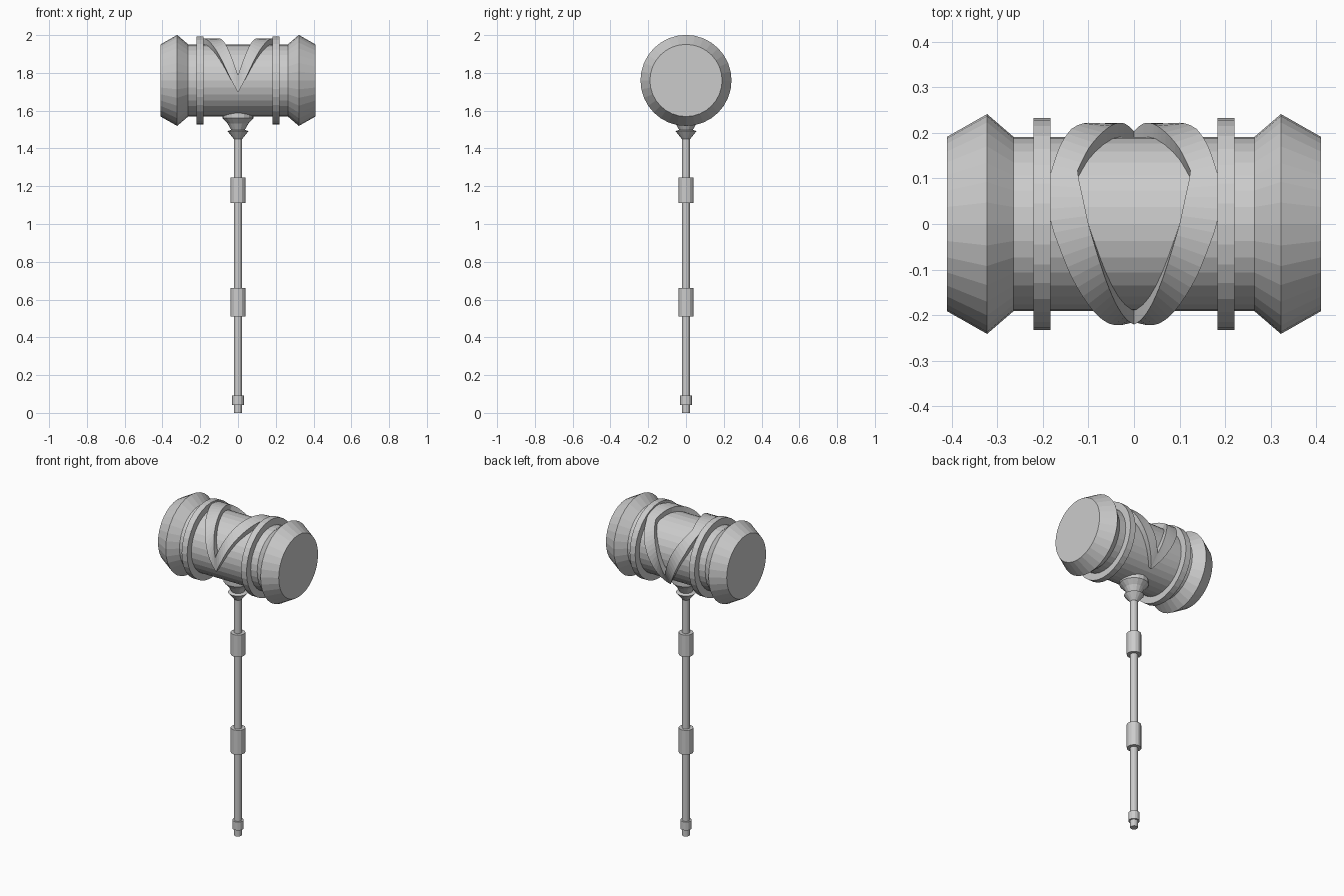
import bpy, bmesh
from math import sin, cos, pi, radians

if "Cube" in bpy.data.objects:
    bpy.data.objects.remove(bpy.data.objects["Cube"])

HEAD_Z = 1.76


def make_object(name, bm):
    bmesh.ops.remove_doubles(bm, verts=bm.verts, dist=1e-5)
    bmesh.ops.recalc_face_normals(bm, faces=bm.faces)
    me = bpy.data.meshes.new(name)
    bm.to_mesh(me)
    bm.free()
    ob = bpy.data.objects.new(name, me)
    bpy.context.collection.objects.link(ob)
    return ob


def lathe(name, profile, sides, along_x=False):
    """Revolve (radius, position) pairs round z, or round the head axis."""
    bm = bmesh.new()
    rings = []
    for r, h in profile:
        ring = []
        for i in range(sides):
            a = 2 * pi * i / sides
            u, v = r * cos(a), r * sin(a)
            ring.append(bm.verts.new((h, u, HEAD_Z + v) if along_x else (u, v, h)))
        rings.append(ring)
    for a, b in zip(rings, rings[1:]):
        for i in range(sides):
            j = (i + 1) % sides
            bm.faces.new((a[i], a[j], b[j], b[i]))
    bm.faces.new(rings[0])
    bm.faces.new(rings[-1])
    return make_object(name, bm)


def sample(points, t):
    """Point on an (angle, x) outline; t runs 0..1 over its angle range."""
    ang = points[0][0] + t * (points[-1][0] - points[0][0])
    for (a0, x0), (a1, x1) in zip(points, points[1:]):
        if ang <= a1 + 1e-6:
            return ang, x0 + (x1 - x0) * (ang - a0) / (a1 - a0)
    return points[-1]


# Hammer head with flared ends
half = [(0.191, 0.264), (0.241, 0.322), (0.191, 0.41)]
lathe("hammer_head", [(r, -x) for r, x in reversed(half)] + half, 32, True)

# Raised rings either side of the middle
for side, label in ((-1, "left"), (1, "right")):
    lathe("head_ring_" + label, [(0.232, side * 0.183), (0.232, side * 0.22)], 32, True)

# Leaf-shaped raised band draped over the head (angle from front, over the top)
outer = [(-17, 0), (5, 0.045), (30, 0.088), (60, 0.14), (90, 0.183), (118, 0.185),
         (140, 0.163), (160, 0.137), (180, 0.10), (205, 0.05), (228, 0)]
inner = [(7, 0), (35, 0.036), (60, 0.066), (90, 0.1), (121, 0.125),
         (138, 0.1), (161, 0.058), (180, 0.03), (204, 0)]
bm = bmesh.new()
STEPS = 36
for side in (-1, 1):
    prev = None
    for k in range(STEPS + 1):
        t = k / STEPS
        section = []
        for line, r in ((outer, 0.18), (outer, 0.222), (inner, 0.222), (inner, 0.18)):
            ang, x = sample(line, t)
            a = radians(ang)
            section.append(bm.verts.new((side * x, -r * cos(a), HEAD_Z + r * sin(a))))
        if prev:
            for i in range(4):
                j = (i + 1) % 4
                bm.faces.new((prev[i], prev[j], section[j], section[i]))
        prev = section
make_object("head_band", bm)

# Collar joining head and handle
lathe("collar", [(0.022, 1.45), (0.056, 1.492), (0.036, 1.498), (0.056, 1.533),
                 (0.06, 1.537), (0.082, 1.56), (0.082, 1.60)], 16)

# Handle shaft, grips and pommel ring
lathe("handle", [(0.022, 0), (0.022, 1.5)], 12)
for name, r, z0, z1 in (("lower_grip", 0.041, 0.51, 0.66),
                        ("upper_grip", 0.041, 1.11, 1.245),
                        ("pommel_ring", 0.032, 0.042, 0.093)):
    lathe(name, [(r, z0), (r, z1)], 12)
